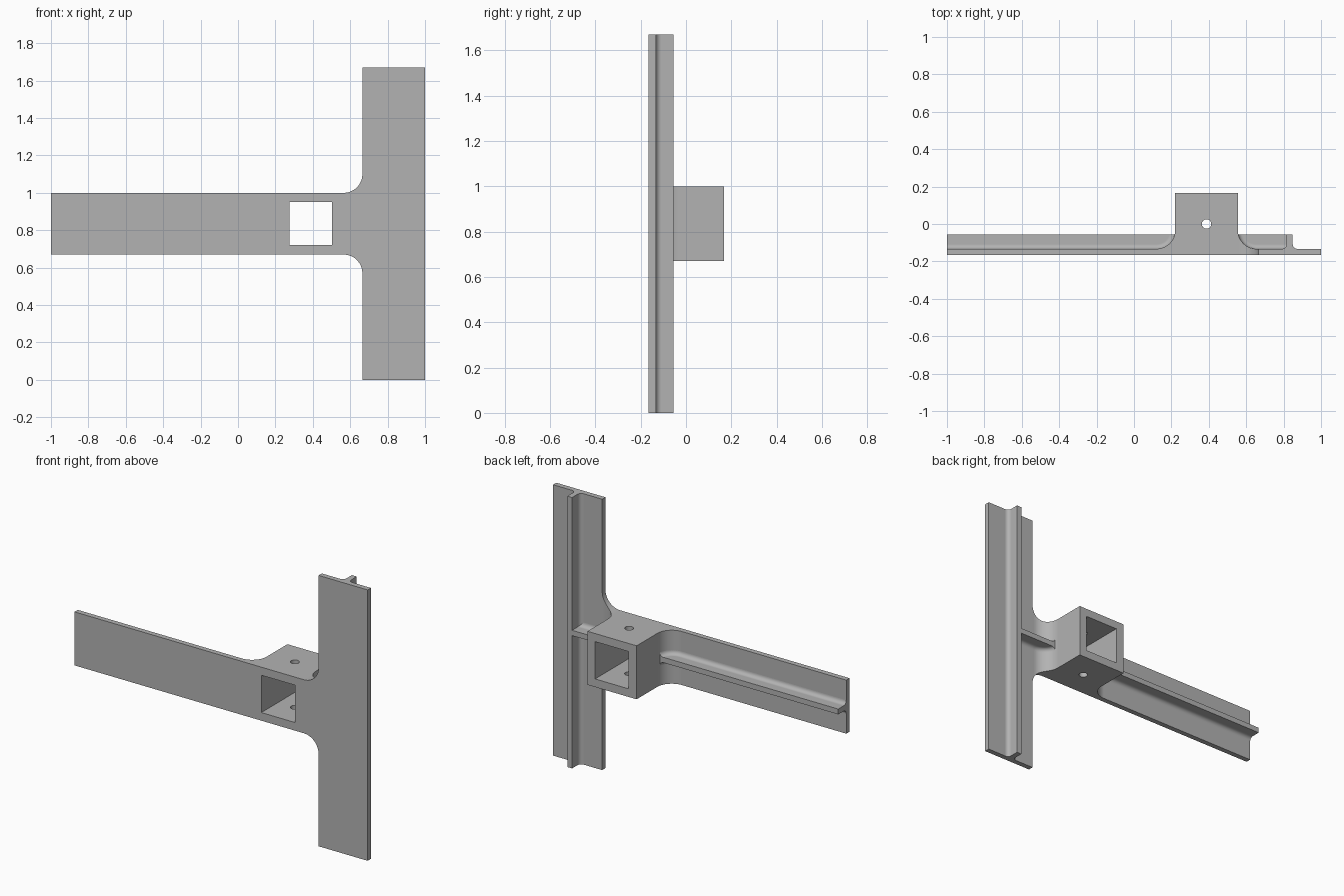
import bpy, bmesh
from math import sin, cos, pi, acos, radians

cube = bpy.data.objects.get("Cube")
if cube:
    bpy.data.objects.remove(cube, do_unlink=True)

grey = bpy.data.materials.new("plain grey")
grey.use_nodes = True
grey.diffuse_color = (0.45, 0.45, 0.45, 1)
grey.node_tree.nodes["Principled BSDF"].inputs["Base Color"].default_value = (0.45, 0.45, 0.45, 1)

FRONT, FACE, RIB_TOP, BACK = -0.165, -0.133, -0.055, 0.167
ARM_LOW, ARM_HIGH, TOP = 0.67, 1.0, 1.67
MID = (ARM_LOW + ARM_HIGH) / 2
BOX_L, BOX_R, POST = 0.22, 0.555, 0.665
R, HALF, COVE = 0.1, 0.0165, 0.025


def arc(cx, cy, r, a0, a1, n=12):
    steps = [radians(a0 + (a1 - a0) * i / n) for i in range(n + 1)]
    return [(cx + r * cos(a), cy + r * sin(a)) for a in steps]


def make(name, rings):
    """Solid skinned through matching closed rings of points."""
    bm = bmesh.new()
    loops = [[bm.verts.new(p) for p in ring] for ring in rings]
    n = len(loops[0])
    for a, b in zip(loops, loops[1:]):
        for i in range(n):
            j = (i + 1) % n
            bm.faces.new((a[i], a[j], b[j], b[i]))
    bm.faces.new(loops[0])
    bm.faces.new(loops[-1])
    bmesh.ops.recalc_face_normals(bm, faces=bm.faces)
    mesh = bpy.data.meshes.new(name)
    bm.to_mesh(mesh)
    bm.free()
    mesh.materials.append(grey)
    ob = bpy.data.objects.new(name, mesh)
    bpy.context.collection.objects.link(ob)
    return ob


def extrude_z(name, pts, z0, z1):
    return make(name, [[(x, y, z) for x, y in pts] for z in (z0, z1)])


def extrude_y(name, pts, y0, y1):
    return make(name, [[(x, y, z) for x, z in pts] for y in (y0, y1)])


def boolean(ob, cutter, operation):
    mod = ob.modifiers.new("cut", "BOOLEAN")
    mod.object, mod.operation, mod.solver = cutter, operation, "EXACT"
    bpy.context.view_layer.objects.active = ob
    bpy.ops.object.modifier_apply(modifier=mod.name)
    bpy.data.objects.remove(cutter, do_unlink=True)


# Plate and socket: rounded T outline crossed with the thickness profile
outline = [(-1, ARM_LOW)]
outline += arc(POST - R, ARM_LOW - R, R, 90, 0)
outline += [(POST, 0), (1, 0), (1, TOP), (POST, TOP)]
outline += arc(POST - R, ARM_HIGH + R, R, 0, -90)
outline += [(-1, ARM_HIGH)]
body = extrude_y("plate_and_socket", outline, FRONT, BACK)

profile = [(-1.2, -0.4), (-1.2, FACE)]
profile += arc(BOX_L - R, FACE + R, R, -90, 0)
profile += [(BOX_L, 0.4), (BOX_R, 0.4)]
profile += arc(BOX_R + R, FACE + R, R, 180, 270)
profile += [(1.2, FACE), (1.2, -0.4)]
boolean(body, extrude_z("thickness", profile, -0.2, 1.9), "INTERSECT")

# Square opening and round pin hole
opening = [(0.275, 0.72), (0.503, 0.72), (0.503, 0.95), (0.275, 0.95)]
boolean(body, extrude_y("opening", opening, -0.4, 0.4), "DIFFERENCE")
pin = arc(0.388, 0, 0.025, 0, 360, 32)[:-1]
boolean(body, extrude_z("pin_hole", pin, 0.5, 1.2), "DIFFERENCE")

# Rib half section as (side offset, height), with a cove at its foot
cove = arc(-HALF - COVE, COVE, COVE, -90, 0, 8)

# Upright rib on the post
rib_x = 0.832
half = [(s, FACE + h) for s, h in cove] + [(-HALF, RIB_TOP)]
section = half + [(-s, y) for s, y in reversed(half)]
upright = extrude_z("post_rib", [(rib_x + s, y) for s, y in section], 0, TOP)


def arm_rib(name, path):
    """Rib whose foot follows (x, y, normal x, normal y) stations."""
    rings = []
    for x, y, nx, ny in path:
        side = [(x + nx * h, min(y + ny * h, RIB_TOP), s) for s, h in cove]
        side.append((x, RIB_TOP, -HALF))
        rings.append([(px, py, MID + s) for px, py, s in side] +
                     [(px, py, MID - s) for px, py, s in reversed(side)])
    return make(name, rings)


# Arm ribs run up the curved flanks of the socket
end = acos((FACE + R - RIB_TOP) / R)
angles = [end * i / 12 for i in range(13)]
left = [(-1, FACE, 0, 1)]
left += [(BOX_L - R + R * sin(a), FACE + R - R * cos(a), -sin(a), cos(a)) for a in angles]
right = [(rib_x - HALF, FACE, 0, 1)]
right += [(BOX_R + R - R * sin(a), FACE + R - R * cos(a), sin(a), cos(a)) for a in angles]
parts = [body, upright, arm_rib("long_arm_rib", left), arm_rib("short_arm_rib", right)]

# Smooth curves, crisp edges
bpy.ops.object.select_all(action="DESELECT")
for ob in parts:
    ob.select_set(True)
bpy.context.view_layer.objects.active = body
bpy.ops.object.shade_smooth_by_angle(angle=radians(30))
for ob in parts:
    ob.modifiers.new("even shading", "WEIGHTED_NORMAL").keep_sharp = True
